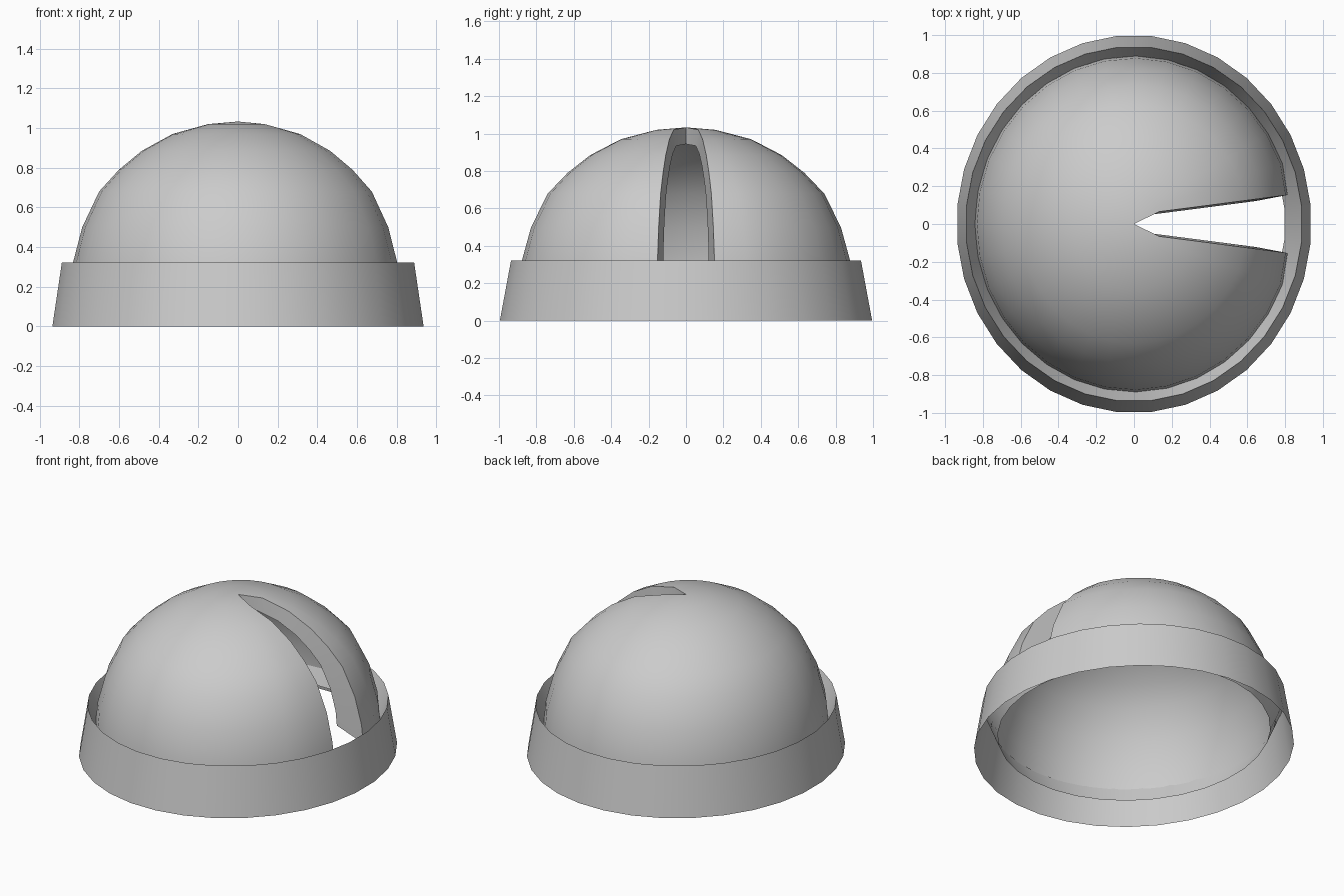
import bpy, bmesh
from math import sin, cos, pi, asin, sqrt, radians

if "Cube" in bpy.data.objects:
    bpy.data.objects.remove(bpy.data.objects["Cube"])

RATIO = 1.055   # plan is slightly deeper (y) than wide (x)


def finish(bm, name):
    bmesh.ops.recalc_face_normals(bm, faces=bm.faces[:])
    me = bpy.data.meshes.new(name)
    bm.to_mesh(me)
    bm.free()
    ob = bpy.data.objects.new(name, me)
    bpy.context.collection.objects.link(ob)
    bpy.ops.object.select_all(action='DESELECT')
    ob.select_set(True)
    bpy.context.view_layer.objects.active = ob
    bpy.ops.object.shade_smooth_by_angle(angle=radians(35))
    return ob


def bridge(bm, a, b, closed=False):
    n = len(a)
    for i in range(n if closed else n - 1):
        j = (i + 1) % n
        bm.faces.new((a[i], a[j], b[j], b[i]))


# base ring: tapered outer wall with a lip folded down inside, open beneath
bm = bmesh.new()
N = 32
rows = []
for rx, ry, z in ((0.94, 1.0, 0), (0.892, 0.94, 0.322), (0.80, 0.853, 0.10)):
    rows.append([bm.verts.new((rx * cos(2 * pi * (i + .5) / N),
                               ry * sin(2 * pi * (i + .5) / N), z)) for i in range(N)])
for a, b in zip(rows, rows[1:]):
    bridge(bm, a, b, True)
finish(bm, "base_ring")

# dome: thin shell with a slit towards +x
profile = [(0.843, 0.20), (0.832, 0.32), (0.785, 0.50), (0.70, 0.68), (0.60, 0.79),
           (0.485, 0.885), (0.33, 0.97), (0.15, 1.02)]
COLS = 30
bm = bmesh.new()
rows = []
for r, z in profile:
    ry = r * RATIO
    half = 0.065 + 0.127 * (r - 0.145)          # half width of the slit
    a0 = asin(half / ry)
    row = []
    for i in range(COLS + 1):
        a = a0 + (2 * pi - 2 * a0) * i / COLS
        k = 0.98 if i in (0, COLS) else 1.0
        row.append(bm.verts.new((r * k * cos(a), ry * sin(a), z)))
    rows.append(row)
for a, b in zip(rows, rows[1:]):
    bridge(bm, a, b)
apex = bm.verts.new((0, 0, 1.033))
for i in range(COLS):
    bm.faces.new((rows[-1][i], rows[-1][i + 1], apex))
edge = [tuple(row[0].co) for row in rows] + [(0, 0, 1.033)]
edge += [tuple(row[-1].co) for row in reversed(rows)]
finish(bm, "dome")

# slit frame: slit edge carried inwards, shrunk about the dome's middle
bm = bmesh.new()
S, ZC = 0.79, 0.61
outer = [bm.verts.new(p) for p in edge]
inner = [bm.verts.new((x * S, y * S, ZC + (z - ZC) * S)) for x, y, z in edge]
bridge(bm, outer, inner)
finish(bm, "slit_frame")
